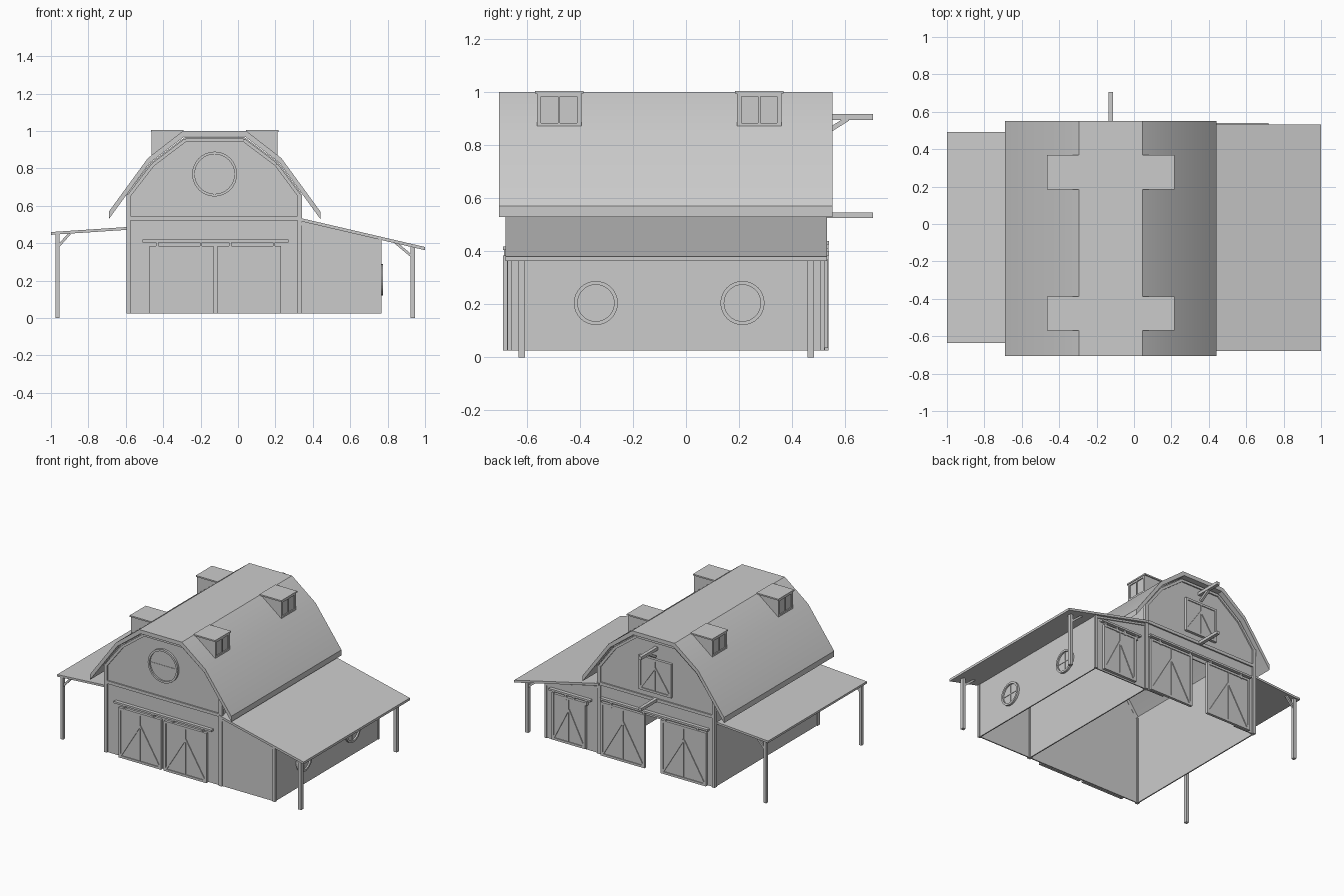
import bpy, bmesh, math
from mathutils import Vector, Matrix

if "Cube" in bpy.data.objects:
    bpy.data.objects.remove(bpy.data.objects["Cube"])

CX = -0.125            # barn centre line
YF, YB = -0.665, 0.515  # front and back wall planes


def mx(x):
    return 2 * CX - x


def make(name, pieces, smooth=None):
    """Join (verts, faces) pieces into one object."""
    bm = bmesh.new()
    for verts, faces in pieces:
        vs = [bm.verts.new(v) for v in verts]
        for f in faces:
            bm.faces.new([vs[i] for i in f])
    bmesh.ops.recalc_face_normals(bm, faces=bm.faces)
    me = bpy.data.meshes.new(name)
    bm.to_mesh(me)
    bm.free()
    ob = bpy.data.objects.new(name, me)
    bpy.context.collection.objects.link(ob)
    if smooth:
        bpy.context.view_layer.objects.active = ob
        ob.select_set(True)
        bpy.ops.object.shade_smooth_by_angle(angle=math.radians(smooth))
        ob.select_set(False)
    return ob


def prism(profile, y0, y1):
    """Extrude an xz profile along y."""
    n = len(profile)
    v = [(x, y0, z) for x, z in profile] + [(x, y1, z) for x, z in profile]
    f = [tuple(range(n)), tuple(range(2 * n - 1, n - 1, -1))]
    f += [(i, (i + 1) % n, n + (i + 1) % n, n + i) for i in range(n)]
    return v, f


def box(x0, x1, y0, y1, z0, z1):
    return prism([(x0, z0), (x1, z0), (x1, z1), (x0, z1)], y0, y1)


def beam(p, q, w):
    """Square bar from p to q."""
    p, q = Vector(p), Vector(q)
    d = (q - p).normalized()
    a = d.cross(Vector((0, 1, 0)))
    if a.length < 0.1:
        a = Vector((1, 0, 0))
    a.normalize()
    b = d.cross(a)
    h = w / 2
    v = [c + a * s * h + b * t * h for c in (p, q) for s, t in ((-1, -1), (1, -1), (1, 1), (-1, 1))]
    return v, [(0, 1, 2, 3), (7, 6, 5, 4)] + [(i, (i + 1) % 4, 4 + (i + 1) % 4, 4 + i) for i in range(4)]


def door(name, x0, x1, z0, z1, y, s):
    """Braced door: panel, frame, centre post and V brace; s is the outward y sign."""
    w, yo = 0.016, y + s * 0.013
    t = (y + s * 0.006, y + s * 0.019)
    xm, za = (x0 + x1) / 2, z0 + (z1 - z0) * 0.75
    make(name, [
        box(x0, x1, y, yo, z0, z1),
        box(x0, x0 + w, *t, z0, z1), box(x1 - w, x1, *t, z0, z1),
        box(x0, x1, *t, z1 - w, z1), box(x0, x1, *t, z0, z0 + w),
        box(xm - 0.003, xm + 0.003, *t, z0, z1),
        beam((x0 + w, yo, z0 + w), (xm, yo, za), 0.012),
        beam((x1 - w, yo, z0 + w), (xm, yo, za), 0.012)])


def rail(name, x0, x1, z, y, s):
    pcs = [box(x0, x1, y, y + s * 0.025, z, z + 0.014)]
    pcs += [box(x0 + (x1 - x0) * k - 0.006, x0 + (x1 - x0) * k + 0.006, y, y + s * 0.022, z - 0.035, z)
            for k in (0.1, 0.4, 0.6, 0.9)]
    make(name, pcs)


def round_window(name, loc, r, rot):
    """Glass disc, rim and thin cross bars."""
    n, bm = 32, bmesh.new()
    prof = [(r, 0), (r, 0.015), (r - 0.014, 0.015), (r - 0.014, 0)]
    rings = [[bm.verts.new((a * math.cos(6.28318 * i / n), a * math.sin(6.28318 * i / n), h))
              for i in range(n)] for a, h in prof]
    for k in range(3):
        for i in range(n):
            j = (i + 1) % n
            bm.faces.new((rings[k][i], rings[k][j], rings[k + 1][j], rings[k + 1][i]))
    bmesh.ops.create_circle(bm, cap_ends=True, segments=n, radius=r - 0.01, matrix=Matrix.Translation((0, 0, 0.004)))
    for sx, sy in ((r * 1.9, 0.006), (0.006, r * 1.9)):
        bmesh.ops.create_cube(bm, size=1, matrix=Matrix.Translation((0, 0, 0.004)) @ Matrix.Diagonal((sx, sy, 0.006, 1)))
    bmesh.ops.recalc_face_normals(bm, faces=bm.faces)
    bm.transform(Matrix.Translation(loc) @ rot)
    me = bpy.data.meshes.new(name)
    bm.to_mesh(me)
    bm.free()
    bpy.context.collection.objects.link(bpy.data.objects.new(name, me))


# Gambrel roof shell
outer = [(0.44, 0.57), (0.232, 0.855), (0.045, 1.0)]
inner = [(0.44, 0.53), (0.222, 0.83), (0.035, 0.972)]
both = lambda pts: pts + [(mx(x), z) for x, z in reversed(pts)]
make("main_roof", [prism(both(outer) + both(inner)[::-1], -0.705, 0.552)], 30)

# Main walls; the back wall has an open doorway
XL, XR, Z0 = -0.59, 0.335, 0.025
gable = [(XR, 0.67), (0.218, 0.83), (0.033, 0.968), (mx(0.033), 0.968), (mx(0.218), 0.83), (XL, 0.67)]
make("front_wall", [prism([(XL, Z0), (XR, Z0)] + gable, YF, YF + 0.008)])
make("back_wall", [prism([(XL, Z0), (-0.42, Z0), (-0.42, 0.4), (0.18, 0.4), (0.18, Z0), (XR, Z0)] + gable,
                         YB - 0.008, YB)])
make("left_wall", [box(XL, XL + 0.008, YF, YB, Z0, 0.67)])
make("right_wall", [box(XR - 0.008, XR, YF, YB, Z0, 0.67)])

# Trim on both gable ends
for side, y, s in (("front", YF, -1), ("back", YB, 1)):
    yo = y + s * 0.01
    rim = [(XR, 0.645), (0.205, 0.82), (0.03, 0.952), (mx(0.03), 0.952), (mx(0.205), 0.82), (XL, 0.645)]
    pcs = [beam((a[0], y, a[1]), (b[0], y, b[1]), 0.018) for a, b in zip(rim, rim[1:])]
    pcs += [box(XL - 0.006, XL + 0.016, y - s * 0.015, yo, Z0, 0.66),
            box(XR - 0.018, XR + 0.008, y - s * 0.015, yo, Z0, 0.66),
            box(XL, XR, y, yo, 0.523, 0.545)]
    make(side + "_trim", pcs)

# Right lean-to: walls, corner trim, roof
lean = [(XR, Z0), (0.76, Z0), (0.76, 0.42), (XR, 0.52)]
make("lean_to_front_wall", [prism(lean, YF, YF + 0.008)])
make("lean_to_back_wall", [prism(lean, YB - 0.008, YB)])
make("lean_to_side_wall", [box(0.752, 0.76, YF, YB, Z0, 0.42)])
make("lean_to_trim", [box(0.748, 0.766, y - 0.008, y + 0.008, Z0, 0.42) for y in (YF, YB)]
     + [beam((XR, y, 0.505), (0.76, y, 0.408), 0.014) for y in (YF, YB)])
make("right_lean_to_roof", [prism([(0.325, 0.52), (1.0, 0.363), (1.0, 0.38), (0.325, 0.537)], -0.68, 0.532)])
make("left_canopy_roof", [prism([(-0.59, 0.472), (-1.0, 0.445), (-1.0, 0.46), (-0.59, 0.487)], -0.635, 0.492)])

# Canopy posts with knee braces
for end, y in (("front", -0.619), ("back", 0.47)):
    make("right_post_" + end, [box(0.923, 0.947, y - 0.012, y + 0.012, 0, 0.385),
                               beam((0.93, y, 0.33), (0.84, y, 0.405), 0.014)])
    make("left_post_" + end, [box(-0.977, -0.955, y - 0.012, y + 0.012, 0, 0.452),
                              beam((-0.96, y, 0.385), (-0.90, y, 0.452), 0.014)])

# Doors and sliding rails
door("front_door_left", -0.472, -0.132, Z0, 0.385, YF - 0.006, -1)
door("front_door_right", -0.11, 0.23, Z0, 0.385, YF - 0.006, -1)
rail("front_rail", -0.51, 0.27, 0.405, YF, -1)
door("back_door_left", -0.535, -0.175, Z0, 0.41, YB + 0.004, 1)
door("back_door_right", -0.045, 0.305, Z0, 0.41, YB + 0.004, 1)
rail("back_rail", -0.55, 0.31, 0.425, YB, 1)
door("lean_to_door", 0.43, 0.70, Z0 + 0.01, 0.37, YB + 0.002, 1)
rail("lean_to_rail", 0.39, 0.72, 0.385, YB, 1)
door("loft_door", -0.255, 0.005, 0.585, 0.83, YB + 0.002, 1)

# Hay hoist beams on the back
make("hoist_beam", [box(CX - 0.012, CX + 0.012, YB - 0.02, 0.705, 0.895, 0.917),
                    beam((CX, 0.53, 0.85), (CX, 0.61, 0.9), 0.018)])
make("lower_beam", [box(CX - 0.012, CX + 0.012, YB - 0.02, 0.705, 0.525, 0.546)])

# Round windows
round_window("front_round_window", (CX, YF, 0.77), 0.12, Matrix.Rotation(math.pi / 2, 4, 'X'))
for i, y in enumerate((-0.34, 0.213)):
    round_window("side_round_window_%d" % (i + 1), (0.76, y, 0.205), 0.083, Matrix.Rotation(math.pi / 2, 4, 'Y'))

# Four roof dormers with two-pane windows
for row, (y0, y1) in (("front", (-0.562, -0.395)), ("back", (0.193, 0.36))):
    for side, f in (("right", lambda x: x), ("left", mx)):
        ym = (y0 + y1) / 2
        fr = lambda a, b, c, d: box(f(0.2), f(0.212), a, b, c, d)
        make("dormer_%s_%s" % (row, side), [
            prism([(f(0.045), 0.998), (f(0.205), 0.998), (f(0.205), 0.872)], y0, y1),
            box(f(0.042), f(0.216), y0 - 0.008, y1 + 0.008, 0.995, 1.005),
            fr(y0, y0 + 0.016, 0.872, 0.995), fr(y1 - 0.016, y1, 0.872, 0.995),
            fr(y0, y1, 0.872, 0.884), fr(y0, y1, 0.983, 0.995),
            fr(ym - 0.004, ym + 0.004, 0.872, 0.995)])
